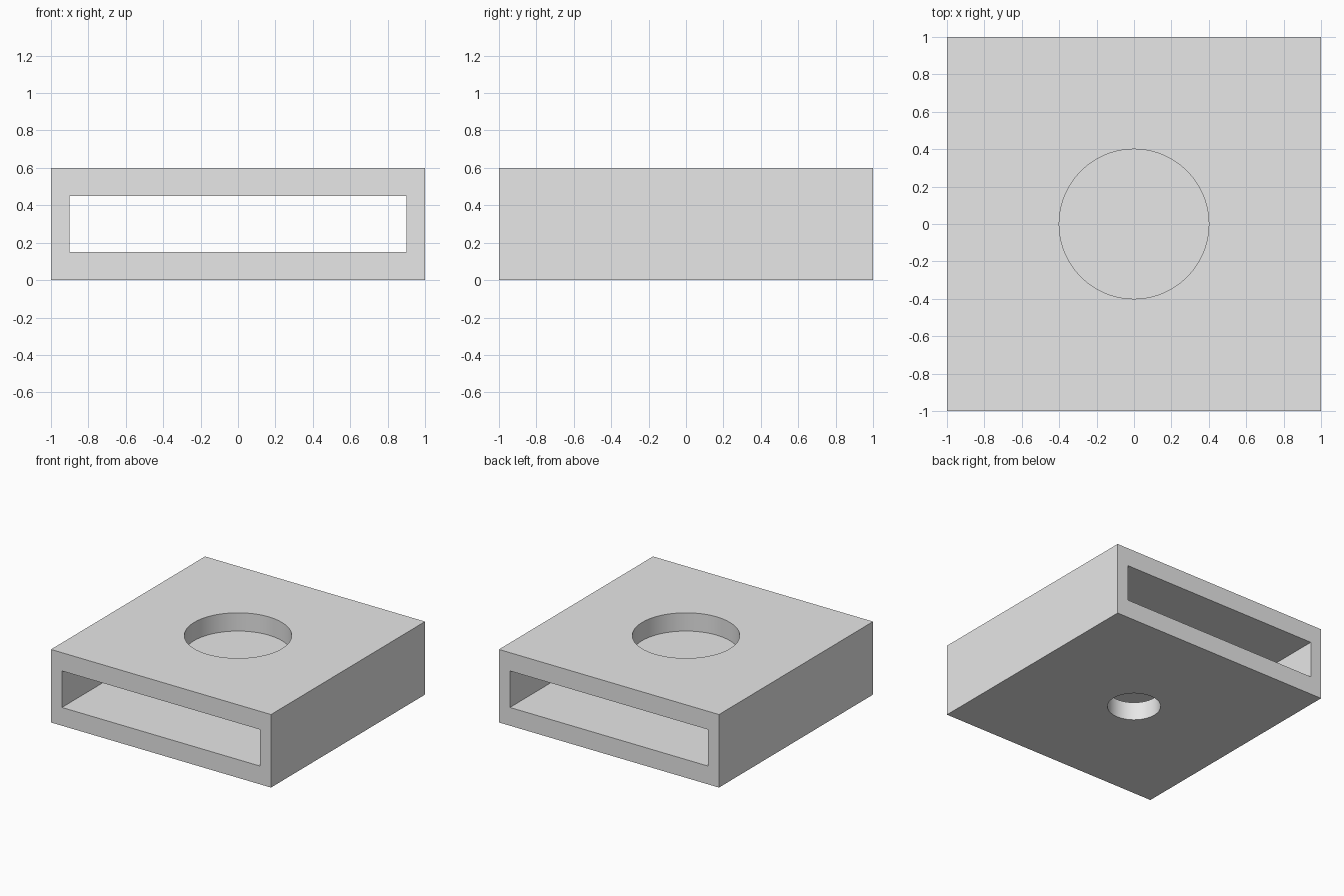
import bpy
import math

default = bpy.data.objects.get("Cube")
if default:
    bpy.data.objects.remove(default, do_unlink=True)

HEIGHT, WALL, PLATE = 0.6, 0.1, 0.15

# Single plain grey
grey = bpy.data.materials.new("light_grey")
grey.use_nodes = True
grey.diffuse_color = (0.8, 0.8, 0.8, 1)
grey.node_tree.nodes["Principled BSDF"].inputs["Base Color"].default_value = grey.diffuse_color


def box(name, size, z):
    bpy.ops.mesh.primitive_cube_add(size=1, location=(0, 0, z))
    obj = bpy.context.object
    obj.name = name
    obj.scale = size
    bpy.ops.object.transform_apply(location=True, rotation=False, scale=True)
    obj.data.materials.append(grey)
    return obj


def cylinder(name, radius, z):
    bpy.ops.mesh.primitive_cylinder_add(vertices=96, radius=radius, depth=2 * PLATE, location=(0, 0, z))
    obj = bpy.context.object
    obj.name = name
    obj.data.materials.append(grey)
    return obj


# Square block
body = box("slotted_block", (2, 2, HEIGHT), HEIGHT / 2)

# Slot from front to back, wide hole in the top plate, narrow hole in the bottom plate
cutters = [
    box("slot_cutter", (2 - 2 * WALL, 3, HEIGHT - 2 * PLATE), HEIGHT / 2),
    cylinder("top_hole_cutter", 0.4, HEIGHT),
    cylinder("bottom_hole_cutter", 0.2, 0),
]
bpy.ops.object.select_all(action="DESELECT")
body.select_set(True)
bpy.context.view_layer.objects.active = body
for cutter in cutters:
    cutter.hide_render = True
    cut = body.modifiers.new(cutter.name, "BOOLEAN")
    cut.operation = "DIFFERENCE"
    cut.solver = "EXACT"
    cut.object = cutter
    bpy.ops.object.modifier_apply(modifier=cut.name)
    bpy.data.objects.remove(cutter, do_unlink=True)

# Round hole walls, crisp edges
bpy.ops.object.shade_smooth_by_angle(angle=math.radians(30))
